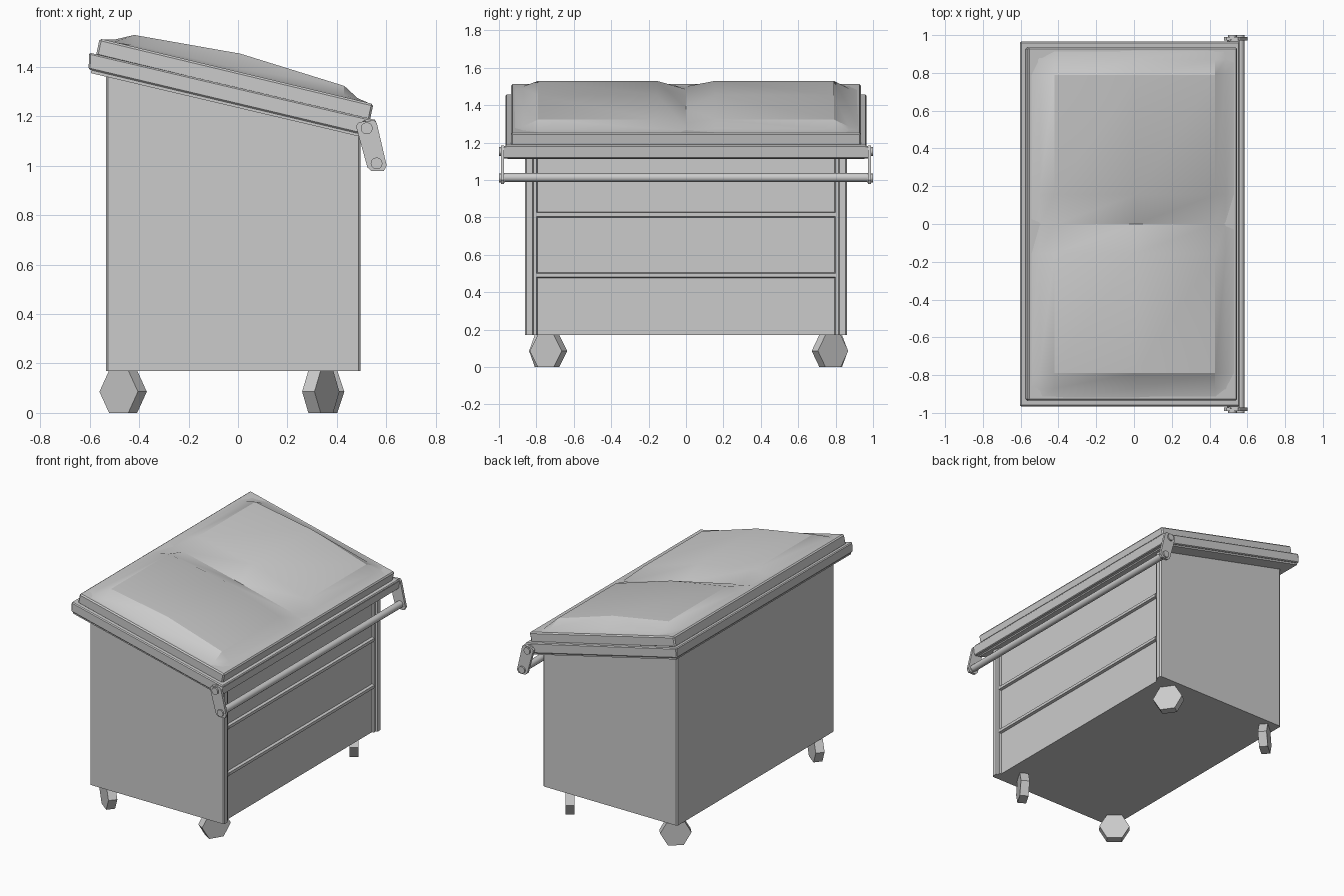
import bpy, bmesh, math
from mathutils import Matrix, Vector

if "Cube" in bpy.data.objects:
    bpy.data.objects.remove(bpy.data.objects["Cube"])

SLOPE = -0.238


def finish(name, bm, bevel=0.0, smooth=None):
    bmesh.ops.recalc_face_normals(bm, faces=bm.faces)
    me = bpy.data.meshes.new(name)
    bm.to_mesh(me)
    bm.free()
    ob = bpy.data.objects.new(name, me)
    bpy.context.collection.objects.link(ob)
    if bevel:
        mod = ob.modifiers.new("edge_bevel", 'BEVEL')
        mod.width, mod.segments = bevel, 1
    if smooth:
        bpy.ops.object.select_all(action='DESELECT')
        ob.select_set(True)
        bpy.context.view_layer.objects.active = ob
        bpy.ops.object.shade_smooth_by_angle(angle=math.radians(smooth))
    return ob


def loft(bm, a, b):
    """Close two matching vertex loops into a solid."""
    n = len(a)
    bm.faces.new(a)
    bm.faces.new(b[::-1])
    for i in range(n):
        j = (i + 1) % n
        bm.faces.new((a[i], b[i], b[j], a[j]))


def prism(name, pts, y0, y1, bevel=0.0):
    """Extrude an x-z profile along y."""
    bm = bmesh.new()
    loft(bm, [bm.verts.new((x, y0, z)) for x, z in pts],
         [bm.verts.new((x, y1, z)) for x, z in pts])
    return finish(name, bm, bevel)


def cylinder(name, loc, axis, radius, depth, sides, spin=0.0, smooth=None):
    bm = bmesh.new()
    rot = Vector(axis).to_track_quat('Z', 'Y').to_matrix().to_4x4()
    bmesh.ops.create_cone(bm, cap_ends=True, segments=sides, radius1=radius,
                          radius2=radius, depth=depth,
                          matrix=Matrix.Translation(loc) @ rot @ Matrix.Rotation(spin, 4, 'Z'))
    return finish(name, bm, smooth=smooth)


# body: plan outline with chamfered corners and a recessed panel on the right
half = [(0.47, 0.795), (0.483, 0.798), (0.483, 0.815), (0.495, 0.82),
        (0.495, 0.852), (0.487, 0.86), (-0.527, 0.86), (-0.535, 0.852)]
plan = half + [(x, -y) for x, y in reversed(half)]
bm = bmesh.new()
loft(bm, [bm.verts.new((x, y, 0.17)) for x, y in plan],
     [bm.verts.new((x, y, 1.27 + SLOPE * x)) for x, y in plan])
finish("body", bm)

# horizontal ribs across the recessed panel
for z in (0.49, 0.815):
    prism("panel_rib", [(0.465, z - 0.016), (0.488, z - 0.01),
                        (0.488, z + 0.01), (0.465, z + 0.016)], -0.798, 0.798)

# rim around the top of the body, with a narrower lower edge
prism("rim", [(-0.605, 1.39), (-0.602, 1.458), (0.56, 1.185), (0.545, 1.117)],
      -0.965, 0.965, 0.006)
prism("rim_under_edge", [(-0.595, 1.375), (-0.59, 1.42), (0.53, 1.15), (0.52, 1.112)],
      -0.955, 0.955)

# lid lip
prism("lid_lip", [(-0.575, 1.445), (-0.56, 1.515), (0.548, 1.25), (0.533, 1.18)],
      -0.935, 0.935, 0.008)

# lid dome: two raised pads with a valley between
xs = [(-0.55, 0.0), (-0.50, 0.012), (-0.42, 0.05), (0.01, 0.077),
      (0.43, 0.047), (0.485, 0.01), (0.538, 0.0)]
side = [(0.925, 0.0), (0.87, 0.2), (0.79, 1.0), (0.155, 1.0)]
ys = [(-y, g) for y, g in side] + [(0.0, 0.12)] + side[::-1]
bm = bmesh.new()
grid = [[bm.verts.new((x, y, 1.513 - 0.239 * (x + 0.56) + f * g)) for y, g in ys]
        for x, f in xs]
for r0, r1 in zip(grid, grid[1:]):
    for j in range(len(ys) - 1):
        bm.faces.new((r0[j], r1[j], r1[j + 1], r0[j + 1]))
dome = finish("lid_dome", bm, smooth=22)
if sum(p.normal.z for p in dome.data.polygons) < 0:
    dome.data.flip_normals()

# hinge bar and lower rod on the right
prism("hinge_bar", [(0.492, 1.125), (0.505, 1.183), (0.56, 1.18), (0.55, 1.115)],
      -0.978, 0.978, 0.005)
cylinder("lower_rod", (0.561, 0, 1.013), (0, 1, 0), 0.024, 1.95, 12, smooth=40)

# side arms with bolts
arm = [(0.477, 1.162), (0.49, 1.177), (0.55, 1.184), (0.562, 1.172),
       (0.602, 1.0), (0.59, 0.979), (0.54, 0.979), (0.524, 0.993)]
for s in (-1, 1):
    prism("hinge_arm", arm, s * 0.972, s * 0.99)
    for x, z in ((0.521, 1.152), (0.561, 1.01)):
        cylinder("arm_bolt", (x, s * 0.984, z), (0, 1, 0), 0.024, 0.032, 12, smooth=40)

# hexagonal caster wheels, each turned its own way
for x, y, nx, ny in ((-0.465, -0.755, -0.62, -0.79), (0.335, -0.735, 0.86, -0.51),
                     (0.35, 0.77, 0.82, 0.57), (-0.465, 0.78, -0.65, 0.76)):
    bm = bmesh.new()
    n = Vector((nx, ny, 0)).normalized()
    t = Vector((-n.y, n.x, 0))
    ring = [(t * math.cos(a) + Vector((0, 0, math.sin(a)))) * 0.099
            for a in (k * math.pi / 3 for k in range(6))]
    c = Vector((x, y, 0.0857))
    loft(bm, [bm.verts.new(c + p - n * 0.029) for p in ring],
         [bm.verts.new(c + p + n * 0.029) for p in ring])
    finish("wheel", bm)
